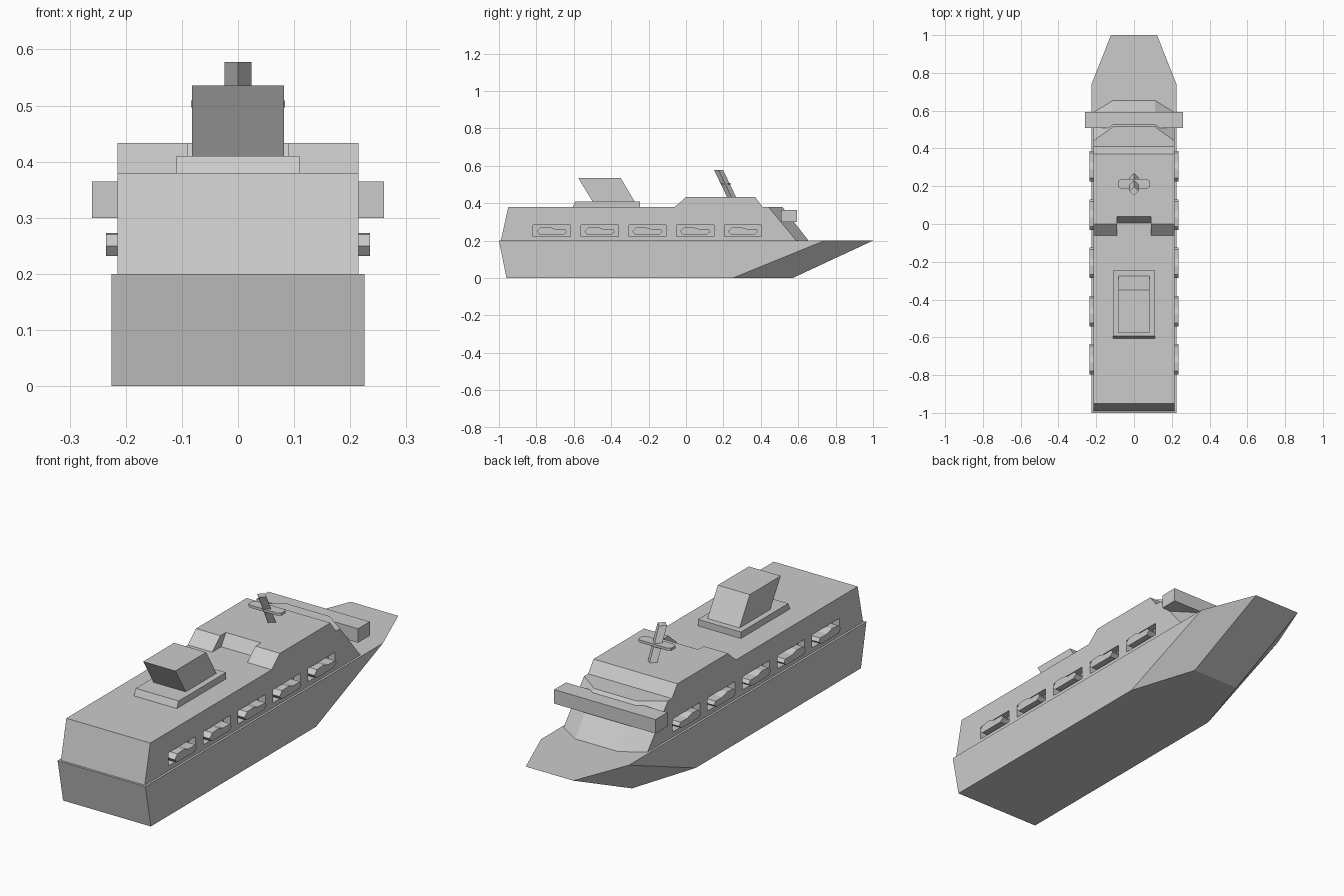
import bpy
import bmesh

cube = bpy.data.objects.get("Cube")
if cube:
    bpy.data.objects.remove(cube, do_unlink=True)

grey = bpy.data.materials.new("plain grey")
grey.use_nodes = True
GREY = (0.6, 0.6, 0.6, 1)
grey.diffuse_color = GREY
grey.node_tree.nodes["Principled BSDF"].inputs["Base Color"].default_value = GREY


def loft(name, rings):
    """Closed solid through rings of matching 3D points."""
    bm = bmesh.new()
    loops = [[bm.verts.new(p) for p in ring] for ring in rings]
    bm.faces.new(loops[0])
    bm.faces.new(loops[-1])
    n = len(loops[0])
    for a, b in zip(loops, loops[1:]):
        for i in range(n):
            j = (i + 1) % n
            bm.faces.new((a[i], a[j], b[j], b[i]))
    bmesh.ops.recalc_face_normals(bm, faces=bm.faces)
    mesh = bpy.data.meshes.new(name)
    bm.to_mesh(mesh)
    bm.free()
    mesh.materials.append(grey)
    obj = bpy.data.objects.new(name, mesh)
    bpy.context.collection.objects.link(obj)
    return obj


def level(half, z):
    """Symmetric horizontal ring from its +x half, listed stern to bow."""
    return [(x, y, z) for x, y in half] + [(-x, y, z) for x, y in reversed(half)]


def rect(x, y0, y1, z):
    return level([(x, y0), (x, y1)], z)


def across(profile, x):
    return [(x, y, z) for y, z in profile]


# Hull with raked stern and blunt flared bow
loft("hull", [
    level([(0.225, -0.96), (0.225, 0.25), (0.122, 0.57)], 0),
    level([(0.225, -1), (0.225, 0.74), (0.122, 1)], 0.2)])

# Main cabin block with faceted sloping front
cabin = loft("main_cabin", [
    level([(0.215, -0.99), (0.215, 0.59), (0.11, 0.655)], 0.2),
    level([(0.215, -0.95), (0.215, 0.44), (0.11, 0.515)], 0.38)])

# Lifeboats sitting in side recesses
boat_side = [(-0.081, 0.25), (-0.066, 0.232), (0.062, 0.232), (0.081, 0.247),
             (0.07, 0.262), (0.02, 0.262), (-0.015, 0.273), (-0.062, 0.27)]
for i in range(5):
    yc = -0.717 + i * 0.2555
    for side, word in ((1, "left"), (-1, "right")):
        cutter = loft(f"{word}_recess_cutter_{i + 1}", [
            across([(yc - 0.1, z), (yc + 0.1, z), (yc + 0.1, z + 0.06),
                    (yc - 0.1, z + 0.06)], side * x)
            for x, z in ((0.18, 0.223), (0.25, 0.223))])
        cutter.hide_render = True
        cutter.hide_set(True)
        cut = cabin.modifiers.new("recess", "BOOLEAN")
        cut.operation = "DIFFERENCE"
        cut.solver = "EXACT"
        cut.object = cutter
        shape = [(yc + y, z) for y, z in boat_side]
        loft(f"{word}_lifeboat_{i + 1}",
             [across(shape, side * 0.18), across(shape, side * 0.235)])

# Upper deck with notched rear slope
loft("upper_deck", [
    level([(0.09, 0.005), (0.09, -0.06), (0.215, -0.06), (0.215, 0.41)], 0.38),
    level([(0.09, 0.04), (0.09, 0), (0.215, 0), (0.215, 0.37)], 0.433)])

# Bridge spanning the full beam and beyond
loft("bridge", [rect(0.26, 0.508, 0.594, 0.3), rect(0.26, 0.508, 0.594, 0.365)])

# Funnel leaning aft on its plinth
loft("funnel_base", [rect(0.11, -0.605, -0.245, 0.38), rect(0.11, -0.592, -0.245, 0.41)])
loft("funnel", [rect(0.082, -0.5, -0.275, 0.41), rect(0.082, -0.577, -0.35, 0.536)])


# Raked diamond mast and crossbar
def diamond(y, z):
    return [(0.024, y, z), (0, y + 0.024, z), (-0.024, y, z), (0, y - 0.024, z)]


loft("mast", [diamond(0.245, 0.43), diamond(0.174, 0.578)])
arm = [(0.07, 0.188), (0.084, 0.197), (0.084, 0.228), (0.07, 0.237)]
loft("mast_crossbar", [level(arm, 0.497), level(arm, 0.509)])
